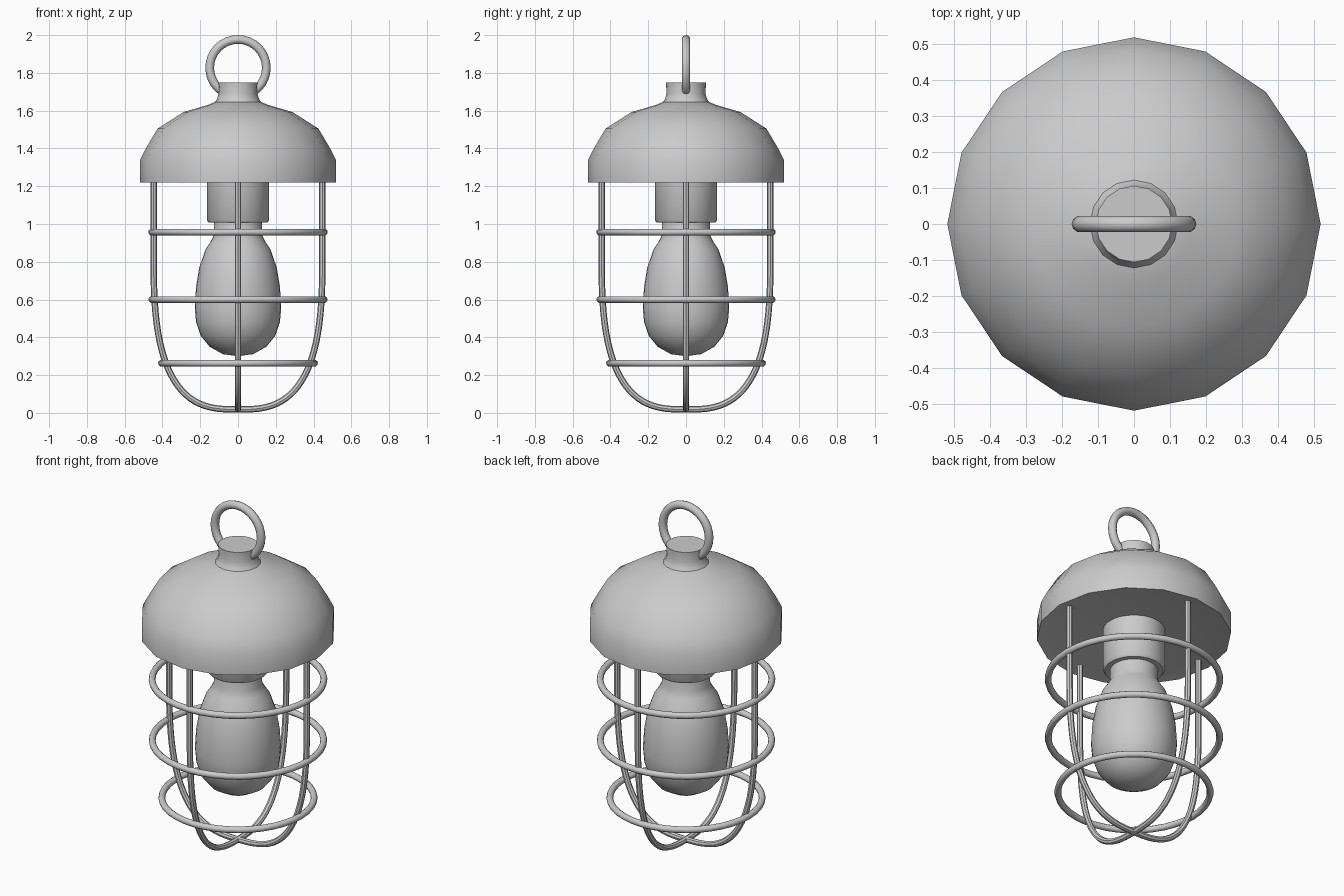
import bpy, bmesh
from math import pi, cos, sin, radians

if "Cube" in bpy.data.objects:
    bpy.data.objects.remove(bpy.data.objects["Cube"])


def smooth(obj, angle=40):
    bpy.ops.object.select_all(action='DESELECT')
    obj.select_set(True)
    bpy.context.view_layer.objects.active = obj
    bpy.ops.object.shade_smooth_by_angle(angle=radians(angle))


def lathe(name, profile, sides):
    """Revolve (radius, z) points around z; radius 0 makes a pole."""
    bm = bmesh.new()
    rings = []
    for r, z in profile:
        if r == 0:
            rings.append([bm.verts.new((0, 0, z))] * sides)
        else:
            rings.append([bm.verts.new((r * cos(2 * pi * i / sides), r * sin(2 * pi * i / sides), z))
                          for i in range(sides)])
    for a, b in zip(rings, rings[1:]):
        for i in range(sides):
            j = (i + 1) % sides
            corners = list(dict.fromkeys([a[i], a[j], b[j], b[i]]))
            bm.faces.new(corners)
    bmesh.ops.recalc_face_normals(bm, faces=bm.faces)
    mesh = bpy.data.meshes.new(name)
    bm.to_mesh(mesh)
    bm.free()
    obj = bpy.data.objects.new(name, mesh)
    bpy.context.collection.objects.link(obj)
    smooth(obj)


def torus(name, z, major, minor, rot=(0, 0, 0), sides=40):
    bpy.ops.mesh.primitive_torus_add(location=(0, 0, z), rotation=rot, major_radius=major,
                                     minor_radius=minor, major_segments=sides, minor_segments=10)
    bpy.context.object.name = name
    smooth(bpy.context.object)


def wire(name, points, radius):
    curve = bpy.data.curves.new(name, 'CURVE')
    curve.dimensions = '3D'
    curve.bevel_depth = radius
    curve.bevel_resolution = 2
    curve.use_fill_caps = True
    spline = curve.splines.new('POLY')
    spline.points.add(len(points) - 1)
    for p, co in zip(spline.points, points):
        p.co = (*co, 1)
    obj = bpy.data.objects.new(name, curve)
    bpy.context.collection.objects.link(obj)
    bpy.ops.object.select_all(action='DESELECT')
    obj.select_set(True)
    bpy.context.view_layer.objects.active = obj
    bpy.ops.object.convert(target='MESH')
    smooth(bpy.context.object)


# Faceted shade with a shallow, slightly hollow underside
lathe("shade", [(0, 1.257), (0.16, 1.255), (0.44, 1.235), (0.518, 1.22), (0.518, 1.34),
                (0.485, 1.405), (0.426, 1.505), (0.288, 1.593), (0.16, 1.63),
                (0.12, 1.647), (0, 1.647)], 16)

# Collar on top of the shade
lathe("collar", [(0, 1.63), (0.13, 1.635), (0.112, 1.66), (0.103, 1.69),
                 (0.106, 1.75), (0, 1.75)], 16)

# Hanging loop
torus("hanging_loop", 1.827, 0.15, 0.023, (pi / 2, 0, 0), 32)

# Lamp socket and bulb
lathe("socket", [(0, 1.27), (0.165, 1.27), (0.165, 1.02), (0.155, 1.007), (0, 1.007)], 32)
lathe("bulb", [(0, 1.05), (0.128, 1.05), (0.128, 0.94), (0.145, 0.905), (0.172, 0.865),
               (0.205, 0.77), (0.222, 0.67), (0.229, 0.56), (0.222, 0.48), (0.198, 0.41),
               (0.15, 0.35), (0.08, 0.311), (0, 0.3)], 32)

# Cage hoops
for label, z, r in (("upper", 0.957, 0.457), ("middle", 0.6, 0.456), ("lower", 0.263, 0.405)):
    torus(label + "_cage_hoop", z, r, 0.018)

# U-shaped cage bars, crossing at the bottom
R, H, TOP, N = 0.447, 0.84, 0.858, 2.9
half = [(R, 1.245)]
for k in range(25):
    a = pi / 2 * k / 24
    half.append((R * max(cos(a), 0) ** (2 / N), TOP - H * sin(a) ** (2 / N)))
half[-1] = (0, 0.018)
path = half + [(-x, z) for x, z in reversed(half[:-1])]
wire("cage_bar_side", [(x, 0, z) for x, z in path], 0.017)
wire("cage_bar_front", [(0, x, z) for x, z in path], 0.017)
